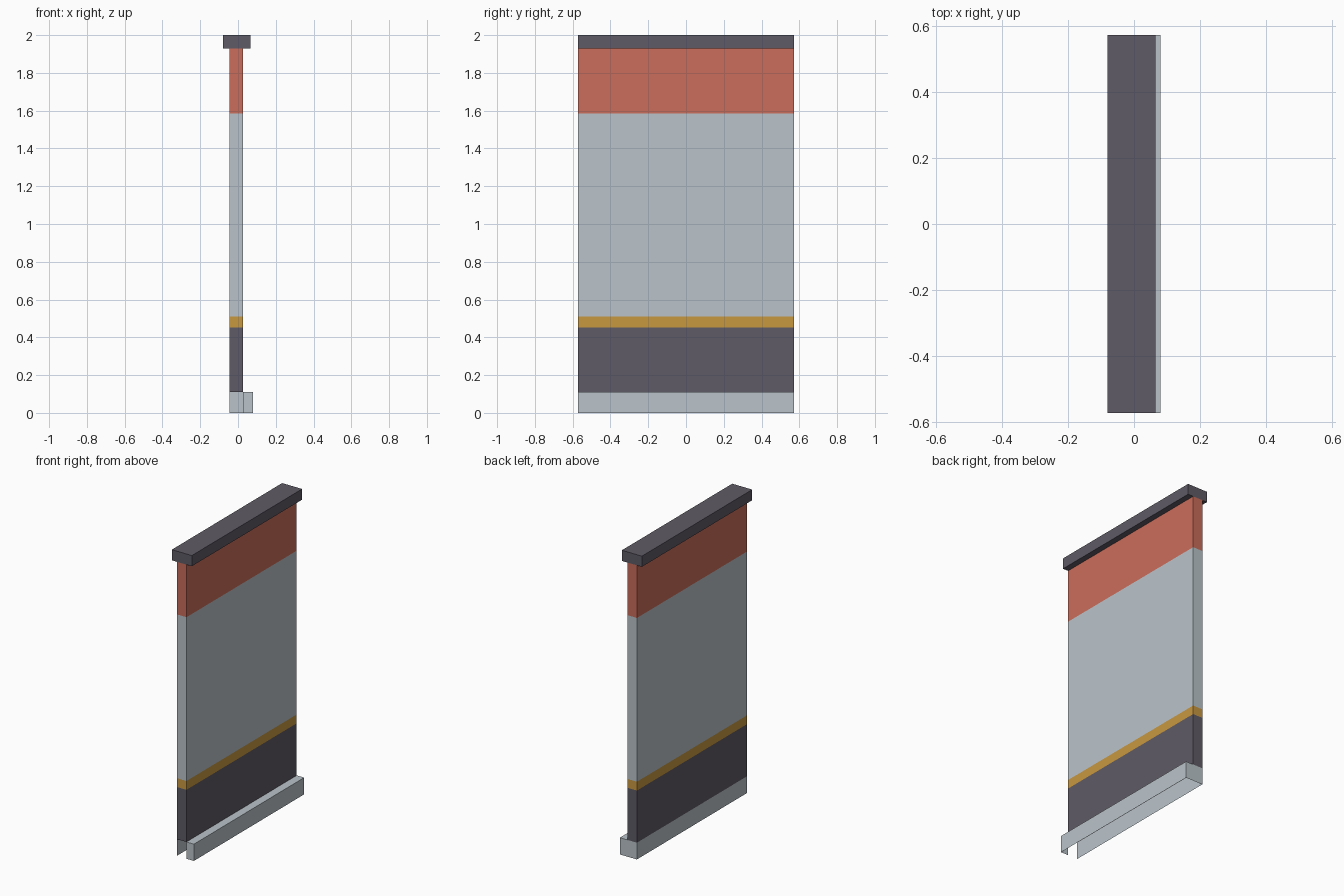
import bpy, bmesh
from mathutils import Vector

if "Cube" in bpy.data.objects:
    bpy.data.objects.remove(bpy.data.objects["Cube"])

HALF_Y = 0.572                       # half the width of the wall panel
PANEL_X = (-0.044, 0.026)
SKIRT_Z = 0.11


def material(name, rgb):
    lin = [((c / 255 + 0.055) / 1.055) ** 2.4 for c in rgb]
    m = bpy.data.materials.new(name)
    m.diffuse_color = (*lin, 1)
    m.use_nodes = True
    m.node_tree.nodes["Principled BSDF"].inputs["Base Color"].default_value = m.diffuse_color
    return m


PALE = material("pale grey", (186, 196, 202))
DARK = material("dark slate", (95, 91, 102))
RED = material("brick red", (202, 109, 91))
GOLD = material("ochre", (200, 152, 64))


def box(bm, x, z, drop):
    """Box across the full width, leaving out the faces whose direction is in drop."""
    geo = bmesh.ops.create_cube(bm, size=1)["verts"]
    for v in geo:
        v.co = Vector((x[0] if v.co.x < 0 else x[1],
                       v.co.y * 2 * HALF_Y,
                       z[0] if v.co.z < 0 else z[1]))
    faces = list({f for v in geo for f in v.link_faces})
    bm.normal_update()
    gone = [f for f in faces if any(f.normal.dot(Vector(d)) > 0.9 for d in drop)]
    kept = [f for f in faces if f not in gone]
    bmesh.ops.delete(bm, geom=gone, context="FACES_ONLY")
    return kept


def finish(bm, name, mats):
    me = bpy.data.meshes.new(name)
    bm.to_mesh(me)
    bm.free()
    for m in mats:
        me.materials.append(m)
    ob = bpy.data.objects.new(name, me)
    bpy.context.collection.objects.link(ob)
    return ob


UP, DOWN = (0, 0, 1), (0, 0, -1)
LEFT, RIGHT, FRONT = (-1, 0, 0), (1, 0, 0), (0, -1, 0)

# Hollow panel made of coloured bands, open below; the lowest band has no
# right or front side
bm = bmesh.new()
bands = [(0, SKIRT_Z, 0), (SKIRT_Z, 0.452, 1), (0.452, 0.51, 2),
         (0.51, 1.585, 0), (1.585, 1.93, 3)]
for low, high, colour in bands:
    drop = [UP, DOWN] + ([RIGHT, FRONT] if low == 0 else [])
    for f in box(bm, PANEL_X, (low, high), drop):
        f.material_index = colour
bmesh.ops.remove_doubles(bm, verts=bm.verts, dist=1e-5)
finish(bm, "wall_panel", [PALE, DARK, GOLD, RED])

# Skirting board, open below and toward the panel
bm = bmesh.new()
box(bm, (PANEL_X[1], 0.08), (0, SKIRT_Z), [DOWN, LEFT])
finish(bm, "skirting_board", [PALE])

# Top rail
bm = bmesh.new()
box(bm, (-0.08, 0.065), (1.93, 2.0), [])
finish(bm, "top_rail", [DARK])
